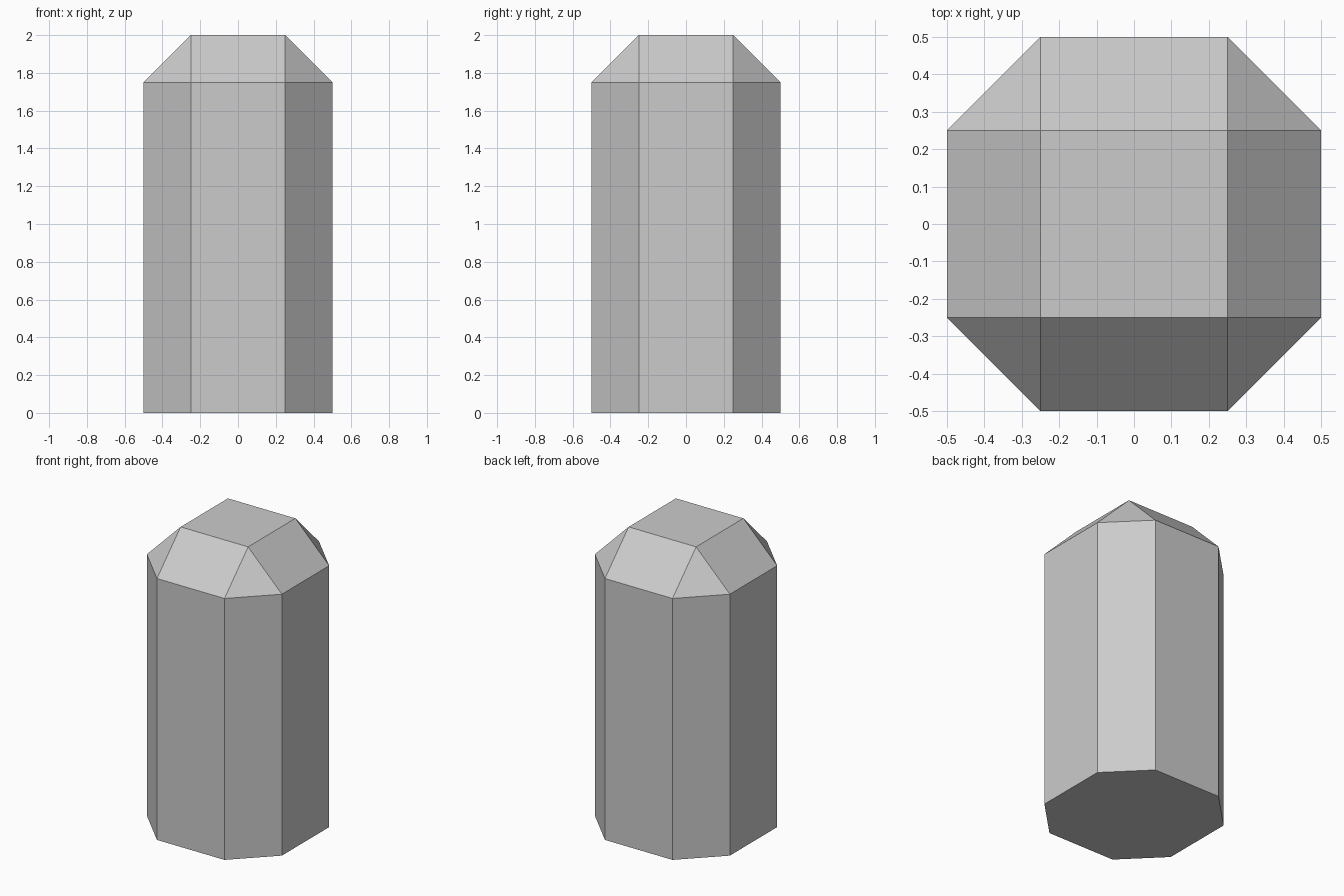
import bpy, bmesh
from mathutils import Matrix

if "Cube" in bpy.data.objects:
    bpy.data.objects.remove(bpy.data.objects["Cube"])

# Chamfered post: a 1 x 1 x 2 block with every edge cut except the base ones
bm = bmesh.new()
bmesh.ops.create_cube(bm, size=1, matrix=Matrix.Translation((0, 0, 1)) @ Matrix.Diagonal((1, 1, 2, 1)))
edges = [e for e in bm.edges if any(v.co.z > 1 for v in e.verts)]
bmesh.ops.bevel(bm, geom=edges, offset=0.25, offset_type='OFFSET',
                segments=1, profile=0.5, affect='EDGES')
bmesh.ops.recalc_face_normals(bm, faces=bm.faces[:])

mesh = bpy.data.meshes.new("chamfered_post")
bm.to_mesh(mesh)
bm.free()
post = bpy.data.objects.new("chamfered_post", mesh)
bpy.context.collection.objects.link(post)
